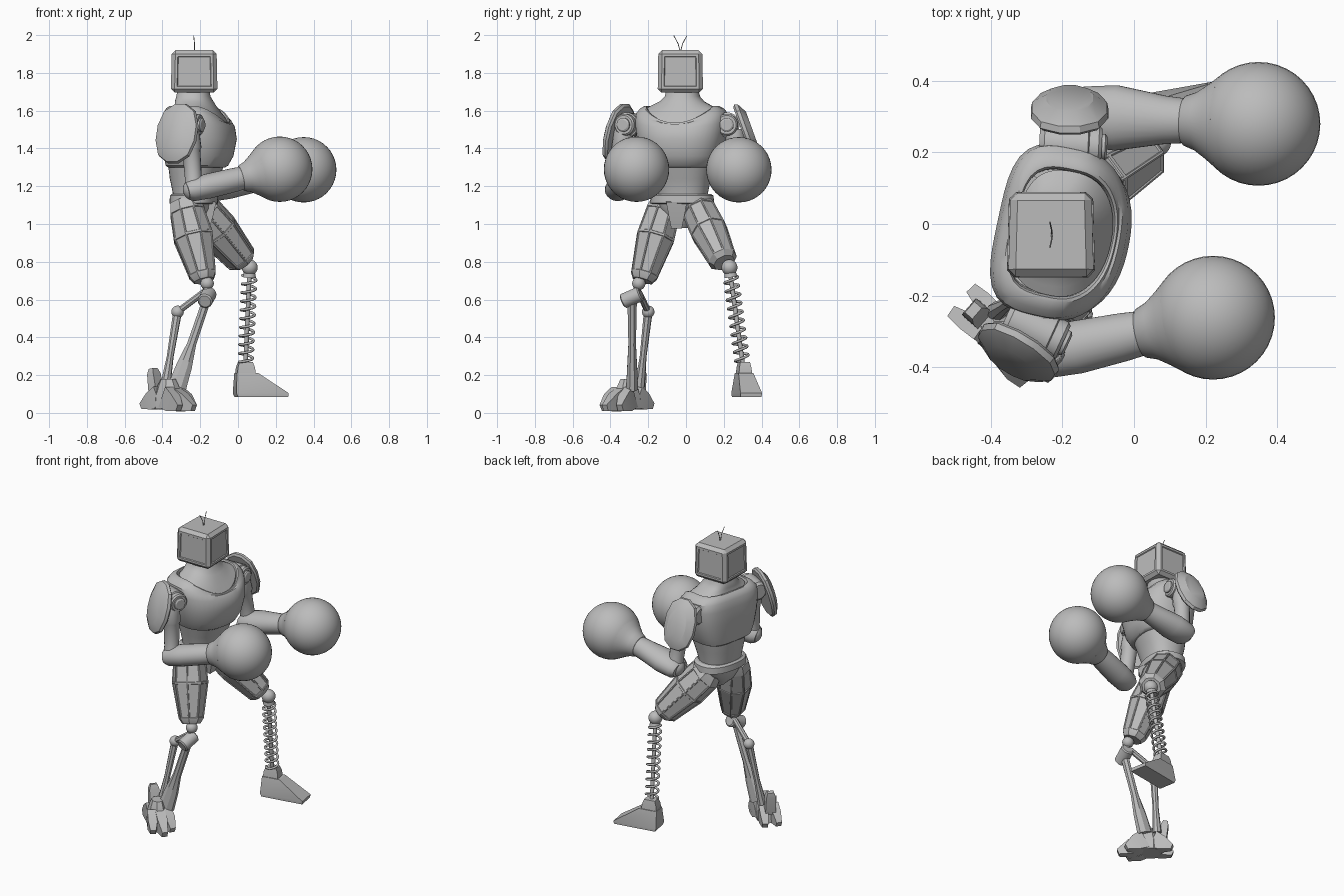
import bpy, bmesh
from math import sin, cos, pi, radians
from mathutils import Vector, Matrix

cube = bpy.data.objects.get("Cube")
if cube:
    bpy.data.objects.remove(cube)

grey = bpy.data.materials.new("plain_grey")
grey.use_nodes = True
grey.diffuse_color = (0.5, 0.5, 0.5, 1)
grey.node_tree.nodes["Principled BSDF"].inputs["Base Color"].default_value = (0.5, 0.5, 0.5, 1)
meshes = []
UP = Vector((0, 0, 1))


def frame(origin, axis, up=UP):
    """Matrix with local z on axis and local y close to up."""
    z = Vector(axis).normalized()
    x = Vector(up).cross(z)
    if x.length < 0.01:
        x = Vector((0, 1, 0)).cross(z)
    x.normalize()
    m = Matrix((x, z.cross(x), z)).transposed().to_4x4()
    m.translation = Vector(origin)
    return m


def yawed(origin, degrees):
    """Upright frame with local x pointing forward."""
    return Matrix.Translation(origin) @ Matrix.Rotation(radians(degrees), 4, "Z")


def finish(name, bm, matrix):
    bmesh.ops.recalc_face_normals(bm, faces=bm.faces)
    mesh = bpy.data.meshes.new(name)
    bm.to_mesh(mesh)
    bm.free()
    mesh.transform(matrix)
    mesh.materials.append(grey)
    ob = bpy.data.objects.new(name, mesh)
    bpy.context.collection.objects.link(ob)
    meshes.append(ob)
    return ob


def loft(name, matrix, rings, n=32, power=2.0, rear=None, panel=0.0):
    """Rings are (height, rx, ry, shift along x, front dip); rear squares off the back."""
    bm = bmesh.new()
    loops = []
    for ring in rings:
        z, rx, ry, cx, dip = (tuple(ring) + (0, 0))[:5]
        grow = 1 / cos(pi / n) if n <= 8 else 1
        loop = []
        for i in range(n):
            a = 2 * pi * (i + 0.5) / n
            c, s = cos(a), sin(a)
            p = rear if rear and c < 0 else power
            k = grow * (abs(c) ** p + abs(s) ** p) ** (-1 / p)
            loop.append(bm.verts.new((cx + rx * c * k, ry * s * k, z - dip * max(0, c) ** 2)))
        loops.append(loop)
    for lo, hi in zip(loops, loops[1:]):
        for i in range(n):
            j = (i + 1) % n
            bm.faces.new((lo[i], lo[j], hi[j], hi[i]))
    bm.faces.new(loops[0][::-1])
    bm.faces.new(loops[-1])
    if panel:
        bmesh.ops.recalc_face_normals(bm, faces=bm.faces)
        big = [f for f in bm.faces if len(f.verts) == 4 and f.calc_area() > panel]
        bmesh.ops.inset_individual(bm, faces=big, thickness=0.008, depth=0)
        bmesh.ops.inset_individual(bm, faces=big, thickness=0.004, depth=-0.004)
    return finish(name, bm, matrix)


def limb(name, a, b, radii, n=24, up=UP, panel=0.0):
    """Tapered part from a to b; radii are (fraction, side, height)."""
    a, b = Vector(a), Vector(b)
    length = (b - a).length
    rings = [(r[0] * length, r[1], r[-1]) for r in radii]
    return loft(name, frame(a, b - a, up), rings, n, panel=panel)


def rod(name, a, b, r, n=16):
    return limb(name, a, b, [(0, r), (1, r)], n)


def ball(name, centre, r):
    bm = bmesh.new()
    bmesh.ops.create_uvsphere(bm, u_segments=40, v_segments=20, radius=r)
    return finish(name, bm, Matrix.Translation(centre))


def wire(name, points, r):
    curve = bpy.data.curves.new(name, "CURVE")
    curve.dimensions = "3D"
    curve.bevel_depth, curve.bevel_resolution = r, 2
    curve.use_fill_caps = True
    spline = curve.splines.new("POLY")
    spline.points.add(len(points) - 1)
    for p, co in zip(spline.points, points):
        p.co = (*co, 1)
    curve.materials.append(grey)
    bpy.context.collection.objects.link(bpy.data.objects.new(name, curve))


# Head: box with a wider screen side, narrower at the top, shallow panel on every wall
bm = bmesh.new()
bmesh.ops.create_cube(bm, size=1, matrix=Matrix.Diagonal((0.248, 0.24, 0.225, 1)))
for v in bm.verts:
    if v.co.z > 0:
        v.co.x *= 0.96
        v.co.y *= 0.97
    if v.co.y > 0:
        v.co.x *= 0.95
bmesh.ops.bevel(bm, geom=bm.edges[:], offset=0.02, segments=1, affect="EDGES", profile=0.5)
walls = [f for f in bm.faces if f.calc_area() > 0.02 and abs(f.normal.z) < 0.5]
bmesh.ops.inset_individual(bm, faces=walls, thickness=0.018, depth=0)
bmesh.ops.inset_individual(bm, faces=walls, thickness=0.005, depth=-0.006)
finish("head", bm, Matrix.Translation((-0.232, -0.03, 1.808)))
for side, s in (("right", -1), ("left", 1)):
    wire(side + "_antenna", [(-0.23, -0.03, 1.91), (-0.23, -0.03 + s * 0.012, 1.955),
                             (-0.235, -0.03 + s * 0.035, 1.998)], 0.002)

# Torso
body = yawed((-0.235, -0.02, 0), -12)
loft("neck", body, [(1.58, 0.134, 0.172, 0.038, 0.09), (1.618, 0.136, 0.176, 0.038, 0.09),
                    (1.632, 0.122, 0.15, 0.03, 0.065), (1.65, 0.104, 0.115, 0.01, 0.02),
                    (1.675, 0.089, 0.092), (1.72, 0.08, 0.08)], 48, 2.2, 2.8)
loft("chest", body, [(1.3, 0.145, 0.165, 0.02), (1.31, 0.158, 0.185, 0.022), (1.36, 0.175, 0.21, 0.032),
                     (1.45, 0.186, 0.232, 0.038), (1.54, 0.181, 0.243, 0.032, 0.03), (1.59, 0.168, 0.238, 0.028, 0.06),
                     (1.613, 0.158, 0.218, 0.03, 0.085), (1.626, 0.148, 0.192, 0.037, 0.09),
                     (1.626, 0.14, 0.182, 0.038, 0.093), (1.612, 0.136, 0.176, 0.038, 0.093),
                     (1.5, 0.13, 0.17, 0.03)], 48, 2.3, 3.6)
loft("belly", body, [(1.12, 0.105, 0.13), (1.17, 0.108, 0.137), (1.24, 0.128, 0.152, 0.005),
                     (1.33, 0.148, 0.175, 0.015)], 40, 2.3)
loft("belt", body, [(1.105, 0.112, 0.158), (1.11, 0.122, 0.168), (1.15, 0.12, 0.166), (1.16, 0.108, 0.15)], 40, 2.4)
loft("pelvis", body, [(0.98, 0.035, 0.035, 0.01), (1.03, 0.08, 0.075), (1.08, 0.1, 0.135), (1.12, 0.108, 0.155)], 16, 2.4)
limb("crotch_plate", (-0.135, -0.05, 1.12), (-0.165, -0.05, 0.98),
     [(0, 0.055, 0.02), (0.5, 0.042, 0.02), (1, 0.028, 0.015)], 4, (1, 0, 0))

# Arms: shoulder, elbow, glove and pad placement for each side
arms = {
    "right": dict(sh=(-0.275, -0.295, 1.525), ax=(0.87, -0.4, 0), el=(-0.232, -0.36, 1.183),
                  glove=(0.221, -0.262, 1.29), pad=(-0.315, -0.345, 1.475), out=(-0.5, -0.82, 0.26),
                  size=(0.125, 0.165), fat=(0.075, 0.066)),
    "left": dict(sh=(-0.175, 0.22, 1.525), ax=(1, -0.05, 0), el=(-0.13, 0.3, 1.185),
                 glove=(0.348, 0.28, 1.287), pad=(-0.18, 0.3, 1.478), out=(0, 0.94, 0.34),
                 size=(0.11, 0.163), fat=(0.092, 0.07)),
}
for side, d in arms.items():
    sh, el, gl = Vector(d["sh"]), Vector(d["el"]), Vector(d["glove"])
    ax = Vector(d["ax"]).normalized()
    rod(side + "_shoulder_link", sh, (-0.235, sh.y * 0.5, 1.52), 0.055)
    limb(side + "_shoulder_barrel", sh - ax * 0.09, sh + ax * 0.085,
         [(0, 0.045), (0.08, 0.06), (0.78, 0.066), (0.8, 0.058), (0.95, 0.058), (1, 0.05)])
    limb(side + "_shoulder_cap", sh + ax * 0.08, sh + ax * 0.1, [(0, 0.037), (0.7, 0.037), (1, 0.028)])
    top = sh + Vector((0.02, 0.035 * (1 if sh.y > 0 else -1), -0.03))
    limb(side + "_upper_arm", top, el, [(0, 0.05), (0.3, 0.055), (0.34, 0.048), (0.8, 0.045), (1, 0.05)], 16)
    ball(side + "_elbow", el, 0.06)
    reach = (gl - el).normalized()
    w, h = d["fat"]
    limb(side + "_forearm", el - reach * 0.04, gl - reach * 0.18,
         [(0, w * 0.75, 0.045), (0.08, w * 0.92, h * 0.92), (0.35, w, h), (0.75, 0.068, 0.064), (1, 0.06)])
    limb(side + "_glove_cuff", gl - reach * 0.215, gl - reach * 0.11,
         [(0, 0.064), (0.05, 0.07), (0.35, 0.082), (0.7, 0.108), (1, 0.133)], 40)
    ball(side + "_glove", gl, 0.173)
    w, h = d["size"]
    loft(side + "_shoulder_pad", frame(d["pad"], d["out"]),
         [(0, w * 0.92, h * 0.92), (0.01, w, h), (0.028, w * 0.97, h * 0.97), (0.056, w * 0.6, h * 0.65)], 12, 2.4)

# Right leg: paneled thigh, knee barrel, shin and rear strut
limb("right_thigh", (-0.283, -0.105, 1.12), (-0.18, -0.23, 0.7),
     [(0, 0.075), (0.12, 0.09), (0.45, 0.1, 0.104), (0.93, 0.071), (1, 0.052)], 8, (1, 0, 0), 0.005)
ball("right_knee_ball", (-0.163, -0.25, 0.685), 0.035)
rod("right_knee_pin", (-0.163, -0.25, 0.69), (-0.165, -0.27, 0.61), 0.02)
limb("right_knee_barrel", (-0.152, -0.238, 0.632), (-0.176, -0.335, 0.59),
     [(0, 0.032), (0.06, 0.04), (0.94, 0.04), (1, 0.032)])
limb("right_shin", (-0.165, -0.285, 0.6), (-0.325, -0.285, 0.13),
     [(0, 0.025, 0.022), (0.5, 0.02, 0.024), (0.75, 0.026, 0.042), (1, 0.032, 0.05)], 8, (1, 0, 0))
rod("right_strut_arm", (-0.18, -0.25, 0.64), (-0.32, -0.2, 0.535), 0.016, 8)
ball("right_strut_joint", (-0.32, -0.2, 0.535), 0.033)
limb("right_strut", (-0.32, -0.2, 0.535), (-0.385, -0.245, 0.14), [(0, 0.022), (0.6, 0.017), (1, 0.026)], 8)

# Right foot: ankle, clawed toes and heel prongs
foot = yawed((-0.37, -0.31, 0), -41)
loft("right_ankle", foot, [(0.02, 0.085, 0.062), (0.09, 0.08, 0.06), (0.15, 0.055, 0.045), (0.18, 0.04, 0.035)], 8)
for i, s in enumerate((-1, 0, 1)):
    limb(f"right_toe_{i + 1}", foot @ Vector((0.02, s * 0.04, 0.085)), foot @ Vector((0.18 - 0.05 * abs(s), s * 0.06, 0.026)),
         [(0, 0.028, 0.06), (0.5, 0.03, 0.05), (1, 0.017, 0.018)], 4)
for i, s in enumerate((-1, 1)):
    limb(f"right_heel_prong_{i + 1}", foot @ Vector((-0.03, s * 0.03, 0.085)), foot @ Vector((-0.145, s * 0.042, 0.035)),
         [(0, 0.028, 0.06), (0.5, 0.026, 0.045), (1, 0.017, 0.016)], 4)
limb("right_heel_guard", foot @ Vector((-0.08, 0, 0.09)), foot @ Vector((-0.105, 0, 0.235)),
     [(0, 0.032, 0.028), (0.8, 0.03, 0.022), (1, 0.02, 0.014)], 4, foot.to_3x3() @ Vector((1, 0, 0)))

# Left leg: thigh, knee and spring shin
limb("left_thigh", (-0.22, 0.055, 1.1), (0.035, 0.202, 0.795),
     [(0, 0.075), (0.12, 0.09, 0.1), (0.45, 0.096, 0.105), (0.94, 0.074, 0.08), (1, 0.055)], 8, (1, 0, 0), 0.005)
knee, ankle = Vector((0.062, 0.23, 0.77)), Vector((0.04, 0.3, 0.26))
ball("left_knee_ball", knee, 0.042)
rod("left_spring_core", knee, ankle, 0.012)
limb("left_spring_cap", knee + (ankle - knee) * 0.05, knee + (ankle - knee) * 0.1, [(0, 0.03), (1, 0.035)])
coil = frame(knee, ankle - knee)
length, turns, steps = (ankle - knee).length, 10, 20
wire("left_spring", [coil @ Vector((0.037 * cos(2 * pi * i / steps), 0.037 * sin(2 * pi * i / steps),
                                    length * (0.08 + 0.9 * i / (turns * steps)))) for i in range(turns * steps + 1)], 0.007)

# Left foot
shoe = yawed((0, 0.3, 0), 10)
loft("left_foot", shoe, [(0.085, 0.135, 0.056, 0.125), (0.105, 0.14, 0.058, 0.122), (0.21, 0.058, 0.04, 0.045)], 4)
loft("left_ankle", shoe, [(0.2, 0.05, 0.036, 0.04), (0.24, 0.046, 0.032, 0.04), (0.27, 0.035, 0.026, 0.04)], 4)

# Smooth round parts, keep edges sharp
bpy.ops.object.select_all(action="DESELECT")
for ob in meshes:
    ob.select_set(True)
bpy.context.view_layer.objects.active = meshes[0]
bpy.ops.object.shade_smooth_by_angle(angle=radians(32))
